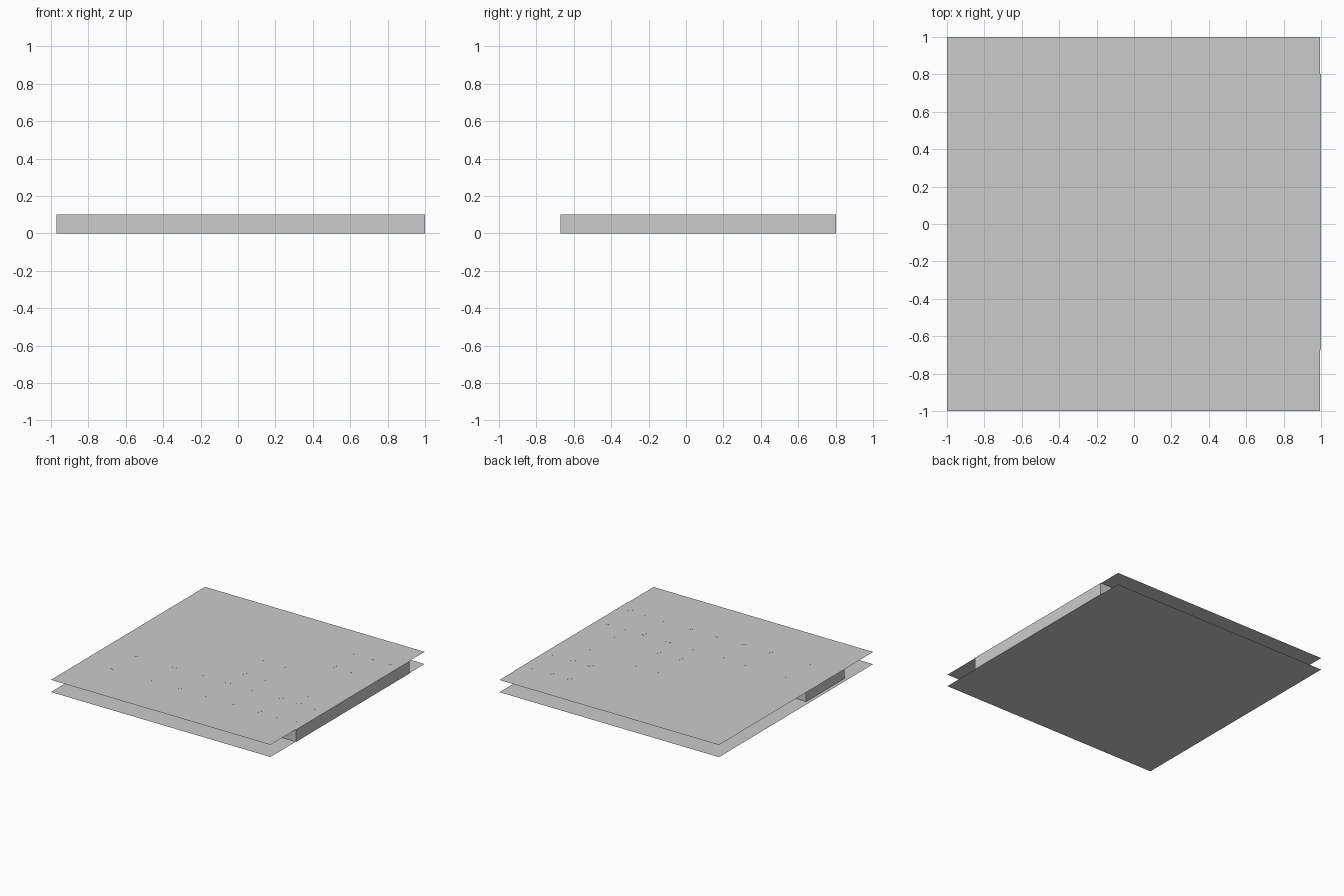
import bpy, bmesh

if "Cube" in bpy.data.objects:
    bpy.data.objects.remove(bpy.data.objects["Cube"])

H = 0.1    # storey height
T = 0.012  # wall thickness


def finish(bm, name):
    me = bpy.data.meshes.new(name)
    bm.to_mesh(me)
    bm.free()
    ob = bpy.data.objects.new(name, me)
    bpy.context.collection.objects.link(ob)
    return ob


def add_box(bm, x0, x1, y0, y1, z0, z1):
    res = bmesh.ops.create_cube(bm, size=1)
    bmesh.ops.scale(bm, vec=(x1 - x0, y1 - y0, z1 - z0), verts=res["verts"])
    bmesh.ops.translate(bm, vec=((x0 + x1) / 2, (y0 + y1) / 2, (z0 + z1) / 2),
                        verts=res["verts"])


def plate(name, z):
    bm = bmesh.new()
    vs = [bm.verts.new((x, y, z)) for x, y in
          ((-1, -1), (0.995, -1), (0.995, 1), (-1, 1))]
    bm.faces.new(vs)
    finish(bm, name)


def walls(name, segments):
    # each segment is the centre line of one straight axis-aligned wall
    bm = bmesh.new()
    h = T / 2
    for x0, y0, x1, y1 in segments:
        add_box(bm, min(x0, x1) - h, max(x0, x1) + h,
                min(y0, y1) - h, max(y0, y1) + h, 0, H)
    finish(bm, name)


# Thin floor and ceiling sheets
plate("floor", 0)
plate("ceiling", H)

# Stepped outer wall loop
outline = [(-0.965, -0.665), (0.993, -0.665), (0.993, 0.795), (0.5, 0.795),
           (0.5, 0.32), (0.0, 0.32), (0.0, -0.18), (-0.965, -0.18)]
walls("outer_walls", [a + b for a, b in zip(outline, outline[1:] + outline[:1])])

# Left wing partitions
walls("left_wing_walls", [
    (-0.84, -0.50, -0.84, -0.20), (-0.73, -0.47, -0.42, -0.47),
    (-0.52, -0.57, -0.52, -0.30), (-0.51, -0.23, -0.31, -0.23),
    (-0.36, -0.30, -0.36, -0.19)])

# Centre block partitions
walls("centre_walls", [
    (0.03, -0.64, 0.03, -0.25), (0.0, -0.18, 0.5, -0.18),
    (0.2, -0.12, 0.2, 0.13), (0.2, 0.13, 0.4, 0.13),
    (0.08, -0.25, 0.22, -0.25), (0.15, -0.25, 0.15, -0.18)])

# Right wing spine and parallel partitions
walls("right_wing_walls", [
    (0.5, -0.66, 0.5, 0.32), (0.5, 0.32, 0.90, 0.32), (0.5, -0.2, 0.90, -0.2)]
    + [(x, y, x + 0.3, y) for y in (0.23, 0.08, -0.04) for x in (0.56, )]
    + [(x, y, 0.98, y) for x, y in ((0.78, 0.26), (0.86, 0.04), (0.8, -0.08))])

# Square ceiling lights on the room grid
spots = [(x, y) for y in (-0.28, -0.565)
         for x in (-0.73, -0.37, -0.13, 0.11, 0.35, 0.585, 0.745, 0.905)]
spots += [(x, y) for y in (0.68, 0.40) for x in (0.585, 0.745, 0.905)]
spots += [(x, y) for y in (0.20, -0.08) for x in (0.11, 0.31)]
spots += [(0.745, 0.16), (0.745, -0.12)]
bm = bmesh.new()
for x, y in spots:
    add_box(bm, x - 0.018, x + 0.018, y - 0.018, y + 0.018, H - 0.002, H + 0.0005)
finish(bm, "ceiling_lights")
